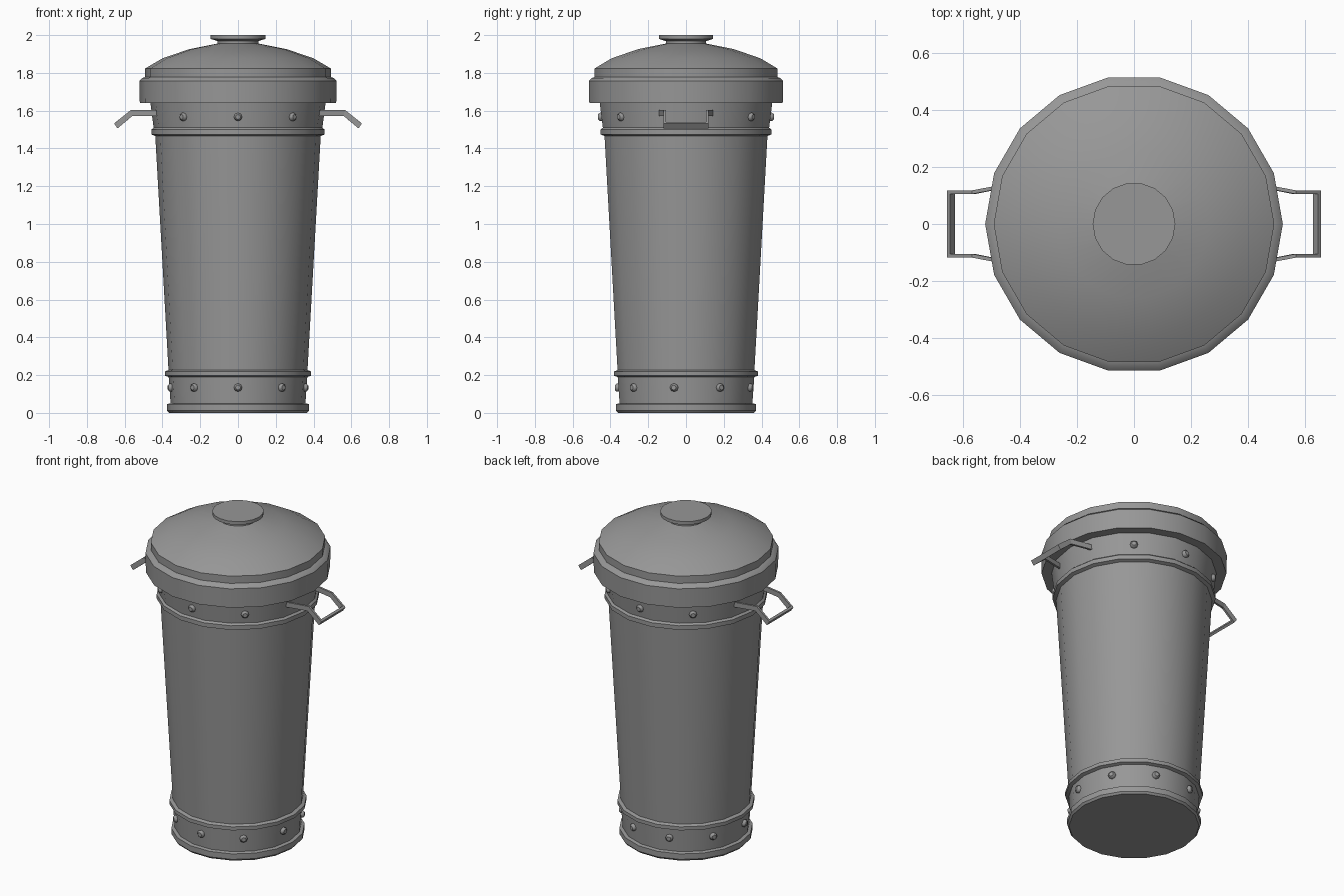
import bpy, bmesh
from math import cos, sin, radians, pi
from mathutils import Vector, Matrix

if "Cube" in bpy.data.objects:
    bpy.data.objects.remove(bpy.data.objects["Cube"])

SIDES = 18

# Dark grey metal
METAL = bpy.data.materials.new("dark_grey_metal")
METAL.diffuse_color = (0.31, 0.31, 0.31, 1)
METAL.use_nodes = True
METAL.node_tree.nodes["Principled BSDF"].inputs["Base Color"].default_value = METAL.diffuse_color


def finish(name, bm, angle=30):
    bmesh.ops.recalc_face_normals(bm, faces=bm.faces)
    me = bpy.data.meshes.new(name)
    bm.to_mesh(me)
    bm.free()
    me.materials.append(METAL)
    ob = bpy.data.objects.new(name, me)
    bpy.context.collection.objects.link(ob)
    bpy.ops.object.select_all(action='DESELECT')
    ob.select_set(True)
    bpy.context.view_layer.objects.active = ob
    bpy.ops.object.shade_smooth_by_angle(angle=radians(angle))
    return ob


def lathe(name, profile, cap_bottom=False, cap_top=False):
    """Turn (radius, height) pairs around z."""
    bm = bmesh.new()
    rings = [[bm.verts.new((r * cos(2 * pi * i / SIDES), r * sin(2 * pi * i / SIDES), z))
              for i in range(SIDES)] for r, z in profile]
    for a, b in zip(rings, rings[1:]):
        for i in range(SIDES):
            j = (i + 1) % SIDES
            bm.faces.new((a[i], a[j], b[j], b[i]))
    if cap_bottom:
        bm.faces.new(rings[0])
    if cap_top:
        bm.faces.new(rings[-1])
    return finish(name, bm)


# Tapered can with its base rim, lower band, two raised hoops and upper band
lathe("can_body", [
    (0.366, 0.0), (0.376, 0.012), (0.376, 0.046), (0.357, 0.051),
    (0.367, 0.19), (0.387, 0.197), (0.387, 0.219), (0.368, 0.227),
    (0.438, 1.466), (0.459, 1.474), (0.459, 1.5), (0.447, 1.51),
    (0.466, 1.66)], cap_bottom=True)

# Lid: skirt, lip and shallow dome
lathe("lid", [
    (0.455, 1.64), (0.52, 1.64), (0.522, 1.758), (0.508, 1.772),
    (0.492, 1.778), (0.492, 1.823), (0.40, 1.877), (0.26, 1.925),
    (0.10, 1.957)])

# Lid knob: neck flaring to a flat disc
lathe("lid_knob", [
    (0.108, 1.945), (0.108, 1.968), (0.145, 1.98), (0.145, 2.0)], cap_top=True)


# Rivets: low domes set on the bands
def rivets(name, radius, z, angles):
    bm = bmesh.new()
    for a in angles:
        t = radians(a)
        face = radius * cos(radians(10))    # middle of a flat side
        mat = (Matrix.Translation((face * cos(t), face * sin(t), z))
               @ Matrix.Rotation(t, 4, 'Z') @ Matrix.Rotation(pi / 2, 4, 'Y'))
        rings = [[bm.verts.new(mat @ Vector((r * cos(k * pi / 4), r * sin(k * pi / 4), h)))
                  for k in range(8)] for r, h in ((0.022, -0.008), (0.022, 0.008), (0.013, 0.018))]
        for p, q in zip(rings, rings[1:]):
            for k in range(8):
                m = (k + 1) % 8
                bm.faces.new((p[k], p[m], q[m], q[k]))
        bm.faces.new(rings[-1])
    finish(name, bm, 50)


rivets("lower_rivets", 0.364, 0.134, [-90 + 40 * i for i in range(9)])
rivets("upper_rivets", 0.455, 1.567, [-130, -90, -50, 50, 90, 130])


# Handles: flat strap bent outward and down, one on each side
def handle(name, side):
    bm = bmesh.new()
    # outer point, inner point, half-width vector
    half = [((0.42, 0.146, 1.588), (0.42, 0.133, 1.588), (0, 0, 0.015)),
            ((0.563, 0.118, 1.588), (0.563, 0.105, 1.588), (0.005, 0, 0.015)),
            ((0.647, 0.118, 1.519), (0.636, 0.105, 1.528), (0.009, 0, 0.013))]
    flip = Vector((1, -1, 1))
    path = [tuple(Vector(v) for v in s) for s in half]
    path += [(o * flip, i * flip, w) for o, i, w in reversed(path)]
    mirror = Vector((side, 1, 1))
    rings = [[bm.verts.new(p * mirror) for p in (o + w, o - w, i - w, i + w)]
             for o, i, w in path]
    for a, b in zip(rings, rings[1:]):
        for k in range(4):
            m = (k + 1) % 4
            bm.faces.new((a[k], a[m], b[m], b[k]))
    bm.faces.new(rings[0])
    bm.faces.new(rings[-1])
    finish(name, bm, 10)


handle("right_handle", 1)
handle("left_handle", -1)
